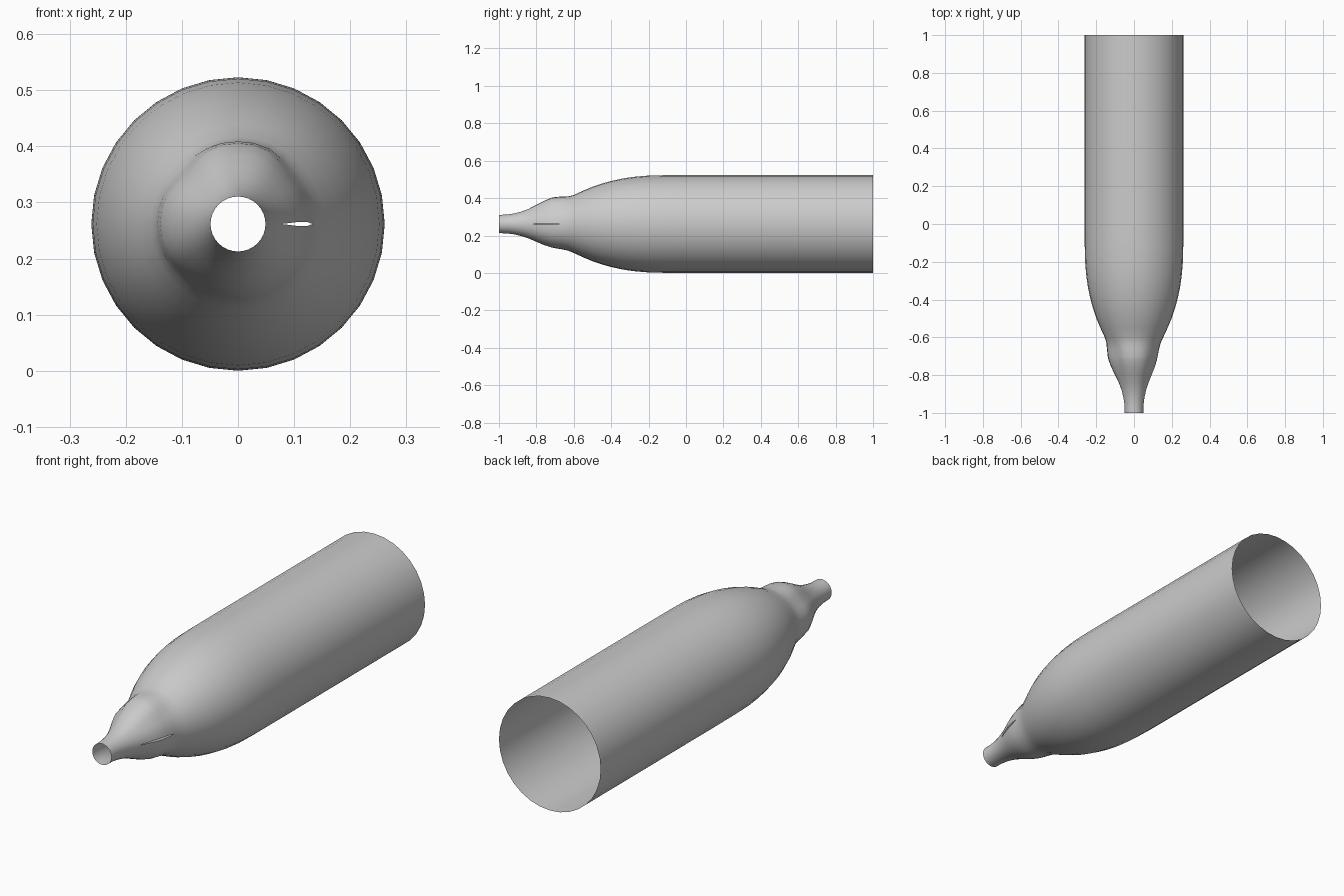
import bpy, bmesh, math

if "Cube" in bpy.data.objects:
    bpy.data.objects.remove(bpy.data.objects["Cube"])

SIDES, ZC = 32, 0.2615

# profile: y, radius, bulge weight, half width of the side slit
PROFILE = [
    (-1.00, 0.049, 0, 0), (-0.96, 0.050, 0, 0), (-0.92, 0.055, 0.05, 0),
    (-0.88, 0.064, 0.1, 0), (-0.84, 0.077, 0.25, 0), (-0.80, 0.093, 0.5, 0.002),
    (-0.76, 0.109, 0.75, 0.004), (-0.72, 0.121, 1.0, 0.004), (-0.70, 0.125, 1.0, 0.003),
    (-0.66, 0.133, 0.75, 0), (-0.63, 0.141, 0.35, 0), (-0.60, 0.155, 0, 0),
    (-0.55, 0.178, 0, 0), (-0.50, 0.199, 0, 0), (-0.45, 0.216, 0, 0),
    (-0.40, 0.230, 0, 0), (-0.34, 0.243, 0, 0), (-0.28, 0.252, 0, 0),
    (-0.20, 0.259, 0, 0), (-0.10, 0.2612, 0, 0), (0.0, 0.2615, 0, 0),
    (1.0, 0.2615, 0, 0),
]


def bulge(a):
    """Radial swelling of the neck: strong on top, left, weaker below right."""
    total = 0
    for centre, amp, width in ((90, 0.019, 36), (180, 0.014, 36), (300, 0.005, 45)):
        d = (math.degrees(a) - centre + 180) % 360 - 180
        total += amp * math.exp(-(d / width) ** 4)
    return total


# open tube lofted along y, with an unjoined seam at +x where the slit opens
bm = bmesh.new()
rings = []
for y, r, w, slit in PROFILE:
    ring = []
    for i in range(SIDES + 1):
        a = 2 * math.pi * i / SIDES
        rr = r + w * bulge(a)
        gap = slit if i == 0 else -slit if i == SIDES else 0
        ring.append(bm.verts.new((rr * math.cos(a), y, ZC + rr * math.sin(a) + gap)))
    rings.append(ring)
for p, q in zip(rings, rings[1:]):
    for i in range(SIDES):
        bm.faces.new((p[i], q[i], q[i + 1], p[i + 1]))
bmesh.ops.remove_doubles(bm, verts=bm.verts, dist=0.0005)

# make the shell face outward
bm.normal_update()
f = max(bm.faces, key=lambda f: f.calc_center_median().z)
if f.normal.z < 0:
    bmesh.ops.reverse_faces(bm, faces=bm.faces)

mesh = bpy.data.meshes.new("tapered_shell")
bm.to_mesh(mesh)
bm.free()
shell = bpy.data.objects.new("tapered_shell", mesh)
bpy.context.collection.objects.link(shell)
bpy.context.view_layer.objects.active = shell
shell.select_set(True)
bpy.ops.object.shade_smooth_by_angle(angle=math.radians(40))
